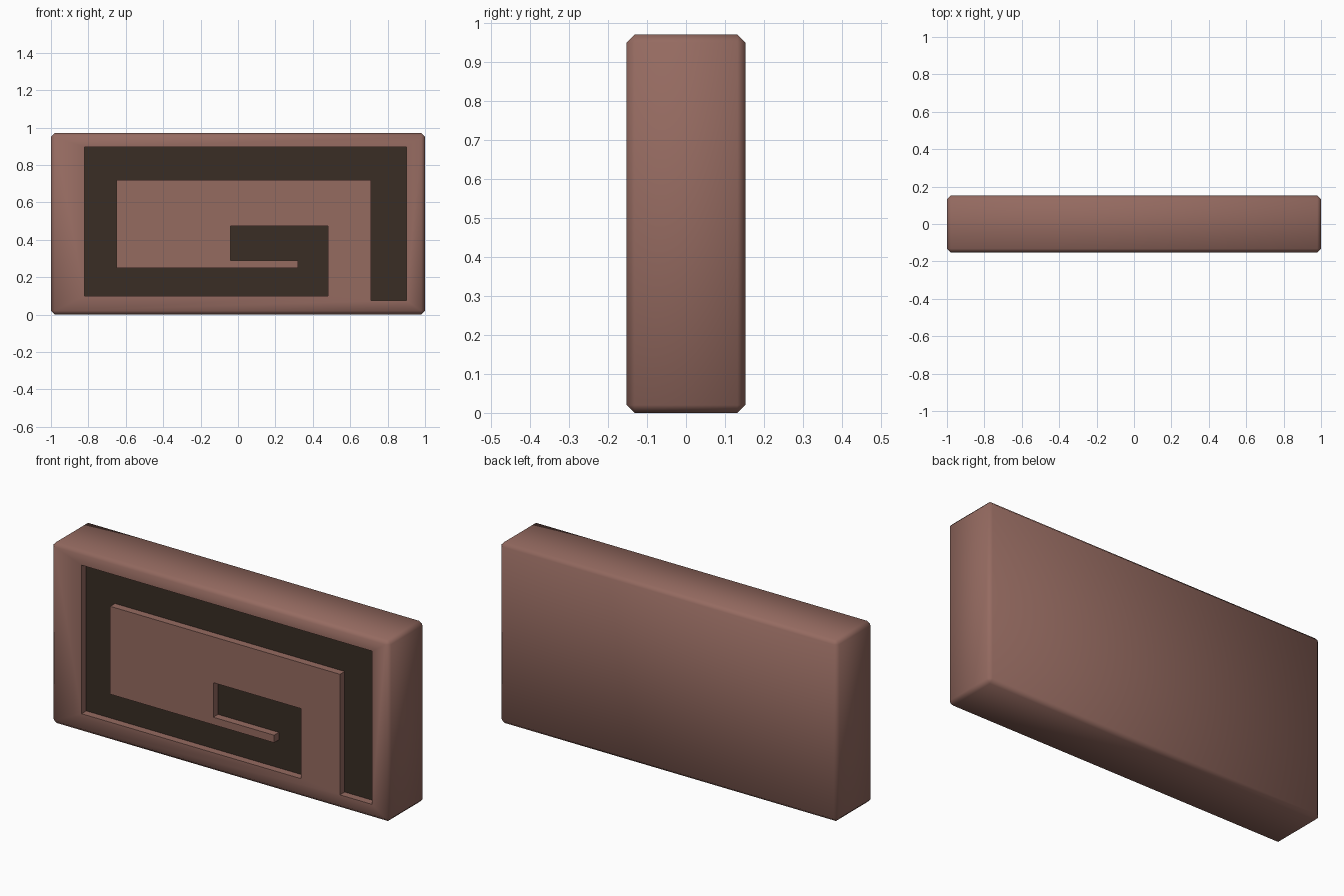
import bpy, bmesh, math

if "Cube" in bpy.data.objects:
    bpy.data.objects.remove(bpy.data.objects["Cube"])

W, D, H = 2.0, 0.304, 0.97     # block size
CHAMFER = 0.02
DEPTH = 0.04                   # groove depth


def material(name, rgb):
    m = bpy.data.materials.new(name)
    m.diffuse_color = (*rgb, 1)
    m.use_nodes = True
    m.node_tree.nodes["Principled BSDF"].inputs["Base Color"].default_value = m.diffuse_color
    return m


clay = material("reddish clay", (0.30, 0.145, 0.118))
dark = material("dark groove", (0.041, 0.027, 0.018))


def add_object(name, bm):
    bmesh.ops.recalc_face_normals(bm, faces=bm.faces[:])
    me = bpy.data.meshes.new(name)
    bm.to_mesh(me)
    bm.free()
    ob = bpy.data.objects.new(name, me)
    bpy.context.collection.objects.link(ob)
    return ob


# Chamfered block
bm = bmesh.new()
bmesh.ops.create_cube(bm, size=1)
for v in bm.verts:
    v.co = (v.co.x * W, v.co.y * D, (v.co.z + 0.5) * H)
bmesh.ops.bevel(bm, geom=bm.edges[:], offset=CHAMFER, segments=1,
                affect='EDGES', profile=0.5)
block = add_object("spiral_block", bm)
block.data.materials.append(clay)
block.data.materials.append(dark)

# Spiral groove outline (x, z), extruded into a cutter
outline = [(-0.82, 0.10), (0.48, 0.10), (0.48, 0.475), (-0.04, 0.475),
           (-0.04, 0.29), (0.32, 0.29), (0.32, 0.25), (-0.65, 0.25),
           (-0.65, 0.72), (0.71, 0.72), (0.71, 0.075), (0.90, 0.075),
           (0.90, 0.895), (-0.82, 0.895)]
floor_y = -D / 2 + DEPTH
bm = bmesh.new()
face = bm.faces.new([bm.verts.new((x, floor_y, z)) for x, z in outline])
ext = bmesh.ops.extrude_face_region(bm, geom=[face])
for v in ext["geom"]:
    if isinstance(v, bmesh.types.BMVert):
        v.co.y -= 0.2
cutter = add_object("groove_cutter", bm)
cutter.data.materials.append(clay)
cutter.hide_render = True

# Carve the groove
mod = block.modifiers.new("groove", 'BOOLEAN')
mod.operation = 'DIFFERENCE'
mod.solver = 'EXACT'
mod.object = cutter
bpy.context.view_layer.objects.active = block
block.select_set(True)
cutter.select_set(False)
bpy.ops.object.modifier_apply(modifier=mod.name)
bpy.data.objects.remove(cutter, do_unlink=True)

# Dark groove floor
for p in block.data.polygons:
    is_floor = p.normal.y < -0.9 and abs(p.center.y - floor_y) < 0.005
    p.material_index = 1 if is_floor else 0

bpy.ops.object.shade_smooth_by_angle(angle=math.radians(50))
